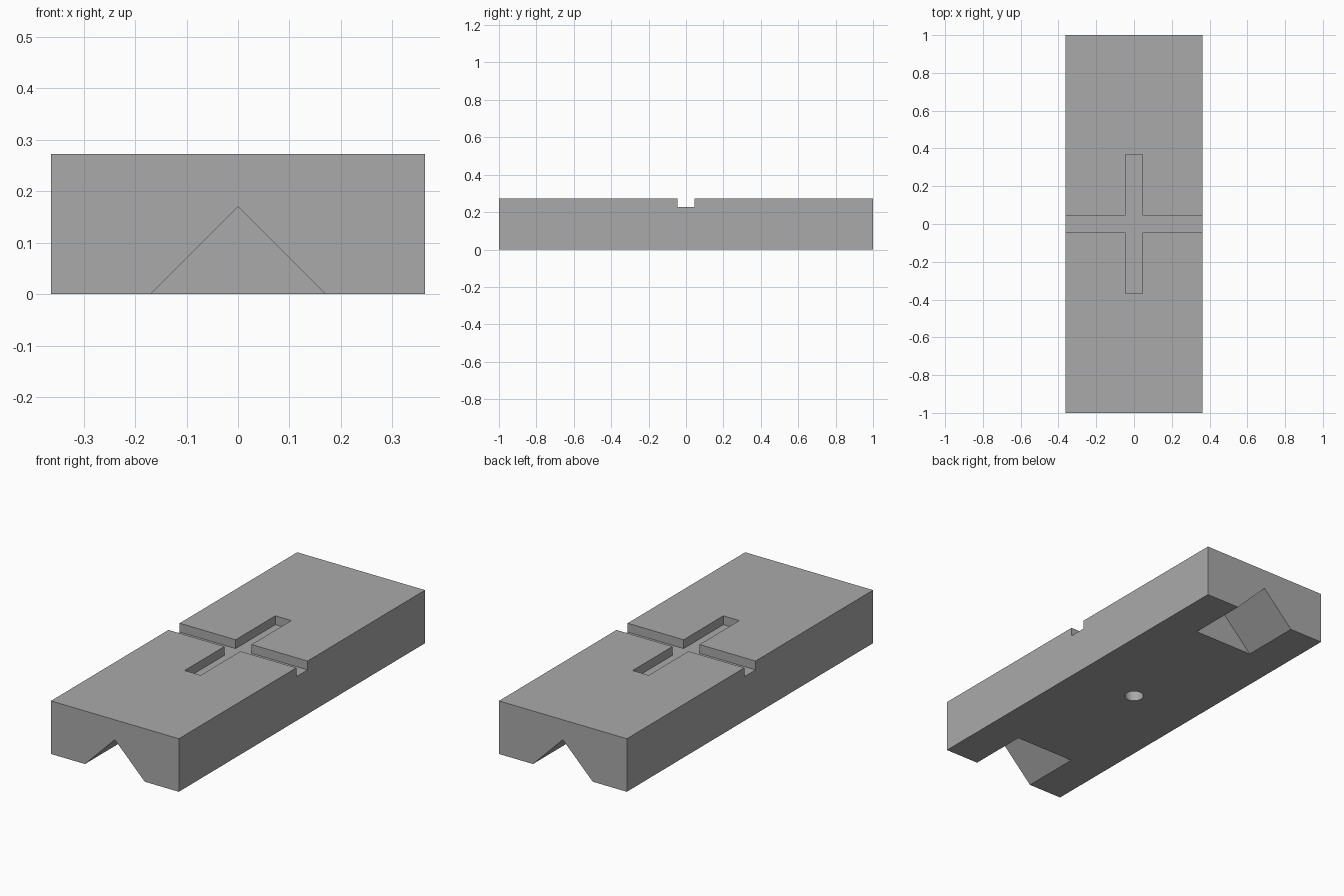
import bpy
import bmesh
from mathutils import Vector

old = bpy.data.objects.get("Cube")
if old:
    bpy.data.objects.remove(old, do_unlink=True)

W, L, H = 0.3636, 1.0, 0.2727      # half width, half length, height
SLOT, FLOOR, REACH = 0.0455, 0.2273, 0.368
VEE, VEE_LEN = 0.17, 0.316
HOLE_R, HOLE_DEPTH = 0.046, 0.1
OVER = 0.05                        # cutter overshoot

grey = bpy.data.materials.new("plain grey")
grey.use_nodes = True
colour = (0.4, 0.4, 0.4, 1)
grey.diffuse_color = colour
grey.node_tree.nodes["Principled BSDF"].inputs["Base Color"].default_value = colour


def prism(name, outline, offset):
    """Extrude a planar outline by an offset vector into a closed solid."""
    bm = bmesh.new()
    face = bm.faces.new([bm.verts.new(p) for p in outline])
    grown = bmesh.ops.extrude_face_region(bm, geom=[face], use_keep_orig=True)
    verts = [g for g in grown["geom"] if isinstance(g, bmesh.types.BMVert)]
    bmesh.ops.translate(bm, verts=verts, vec=Vector(offset))
    bmesh.ops.recalc_face_normals(bm, faces=bm.faces)
    mesh = bpy.data.meshes.new(name)
    bm.to_mesh(mesh)
    bm.free()
    obj = bpy.data.objects.new(name, mesh)
    bpy.context.collection.objects.link(obj)
    mesh.materials.append(grey)
    return obj


# Solid block
block = prism("grooved_block",
              [(-W, -L, 0), (W, -L, 0), (W, L, 0), (-W, L, 0)], (0, 0, H))

# Cross-shaped slot in the top: open across the width, closed along the length
X = W + OVER
quarter = [(X, SLOT), (SLOT, SLOT), (SLOT, REACH)]
half = quarter + [(-x, y) for x, y in reversed(quarter)]
cross = half + [(-x, -y) for x, y in half]
cutters = [prism("cross_cutter", [(x, y, FLOOR) for x, y in cross], (0, 0, H))]

# V notch under each end
V = VEE + OVER
for side in (-1, 1):
    y = side * (L - VEE_LEN)
    cutters.append(prism("notch_cutter",
                         [(-V, y, -OVER), (V, y, -OVER), (0, y, VEE)],
                         (0, side * (VEE_LEN + OVER), 0)))

# Blind round hole in the middle of the underside
bpy.ops.mesh.primitive_cylinder_add(vertices=32, radius=HOLE_R,
                                    depth=HOLE_DEPTH + OVER,
                                    location=(0, 0, (HOLE_DEPTH - OVER) / 2))
hole = bpy.context.object
hole.name = "hole_cutter"
hole.data.materials.append(grey)
cutters.append(hole)

# Cut the block, then discard the cutters
for cutter in cutters:
    cutter.hide_render = True
    mod = block.modifiers.new(cutter.name, 'BOOLEAN')
    mod.operation = 'DIFFERENCE'
    mod.solver = 'EXACT'
    mod.object = cutter

bpy.ops.object.select_all(action='DESELECT')
block.select_set(True)
bpy.context.view_layer.objects.active = block
for mod in list(block.modifiers):
    bpy.ops.object.modifier_apply(modifier=mod.name)
for cutter in cutters:
    bpy.data.objects.remove(cutter, do_unlink=True)

bpy.ops.object.shade_smooth_by_angle()
